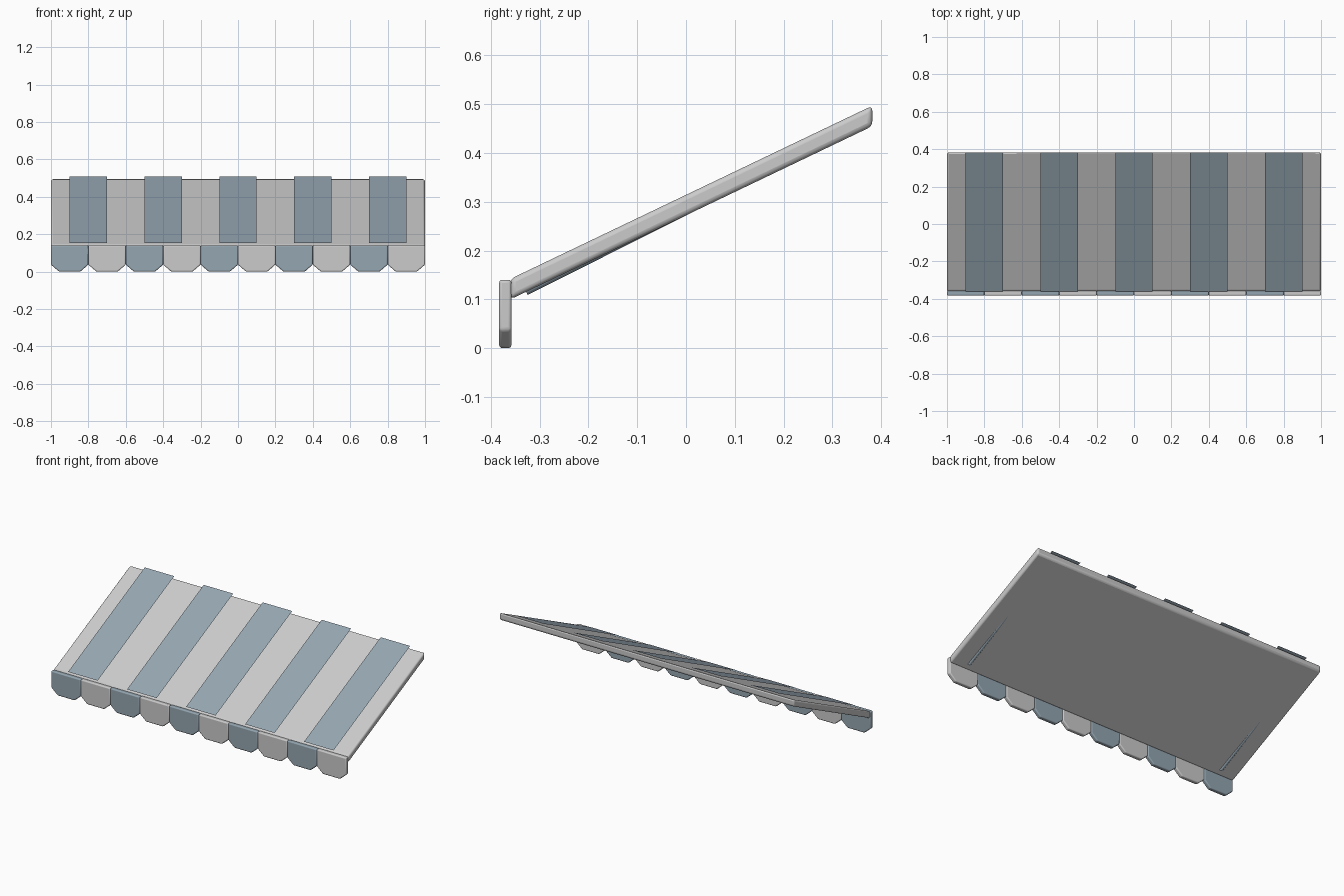
import bpy, bmesh, math
from mathutils import Vector

if "Cube" in bpy.data.objects:
    bpy.data.objects.remove(bpy.data.objects["Cube"])

blue = bpy.data.materials.new("blue_grey")
blue.diffuse_color = (0.30, 0.38, 0.44, 1)
blue.use_nodes = True
blue.node_tree.nodes["Principled BSDF"].inputs["Base Color"].default_value = blue.diffuse_color


def finish(name, bm, mat=None, bevel=0.0):
    bmesh.ops.recalc_face_normals(bm, faces=bm.faces[:])
    me = bpy.data.meshes.new(name)
    bm.to_mesh(me)
    bm.free()
    ob = bpy.data.objects.new(name, me)
    bpy.context.collection.objects.link(ob)
    if mat:
        me.materials.append(mat)
    if bevel:
        mod = ob.modifiers.new("bevel", 'BEVEL')
        mod.width = bevel
        mod.segments = 3
        mod.limit_method = 'ANGLE'
        mod.angle_limit = math.radians(30)
    bpy.ops.object.select_all(action='DESELECT')
    bpy.context.view_layer.objects.active = ob
    ob.select_set(True)
    if bevel:
        bpy.ops.object.shade_smooth_by_angle(angle=math.radians(35))
    return ob


def prism(name, pts, offset, mat=None, bevel=0.0):
    """Extrude a planar outline along an offset vector."""
    bm = bmesh.new()
    face = bm.faces.new([bm.verts.new(p) for p in pts])
    ext = bmesh.ops.extrude_face_region(bm, geom=[face])
    verts = [g for g in ext["geom"] if isinstance(g, bmesh.types.BMVert)]
    bmesh.ops.translate(bm, vec=offset, verts=verts)
    return finish(name, bm, mat, bevel)


# Sloping canopy slab with vertical front and back ends
side = [(-0.36, 0.10), (0.382, 0.455), (0.382, 0.497), (-0.36, 0.142)]
prism("canopy", [(-1, y, z) for y, z in side], (2, 0, 0), bevel=0.01)

# Thin cloth stripes floating just above the canopy
for i in range(5):
    x = -0.8 + 0.4 * i
    bm = bmesh.new()
    pts = [(x - 0.1, -0.36, 0.152), (x + 0.1, -0.36, 0.152),
           (x + 0.1, 0.382, 0.509), (x - 0.1, 0.382, 0.509)]
    bm.faces.new([bm.verts.new(p) for p in pts])
    finish(f"stripe_{i + 1}", bm, blue)

# Hanging valance tabs with clipped lower corners
tab = [(-0.1, 0.14), (-0.1, 0.037), (-0.057, 0.0),
       (0.057, 0.0), (0.1, 0.037), (0.1, 0.14)]
for i in range(10):
    x = -0.9 + 0.2 * i
    prism(f"valance_tab_{i + 1}", [(x + u, -0.383, z) for u, z in tab],
          (0, 0.025, 0), None if i % 2 else blue, 0.006)

# Support rods set into the underside
start, end = Vector((0, -0.329, 0.118)), Vector((0, 0.33, 0.449))
axis = end - start
for label, x in (("left", -0.89), ("right", 0.89)):
    bm = bmesh.new()
    bmesh.ops.create_cone(bm, cap_ends=True, segments=12, radius1=0.01,
                          radius2=0.01, depth=axis.length)
    rot = axis.to_track_quat('Z', 'Y').to_matrix()
    bmesh.ops.rotate(bm, cent=(0, 0, 0), matrix=rot, verts=bm.verts[:])
    bmesh.ops.translate(bm, vec=(start + end) / 2 + Vector((x, 0, 0)),
                        verts=bm.verts[:])
    finish(f"support_rod_{label}", bm, blue)
    bpy.ops.object.shade_smooth_by_angle(angle=math.radians(40))
